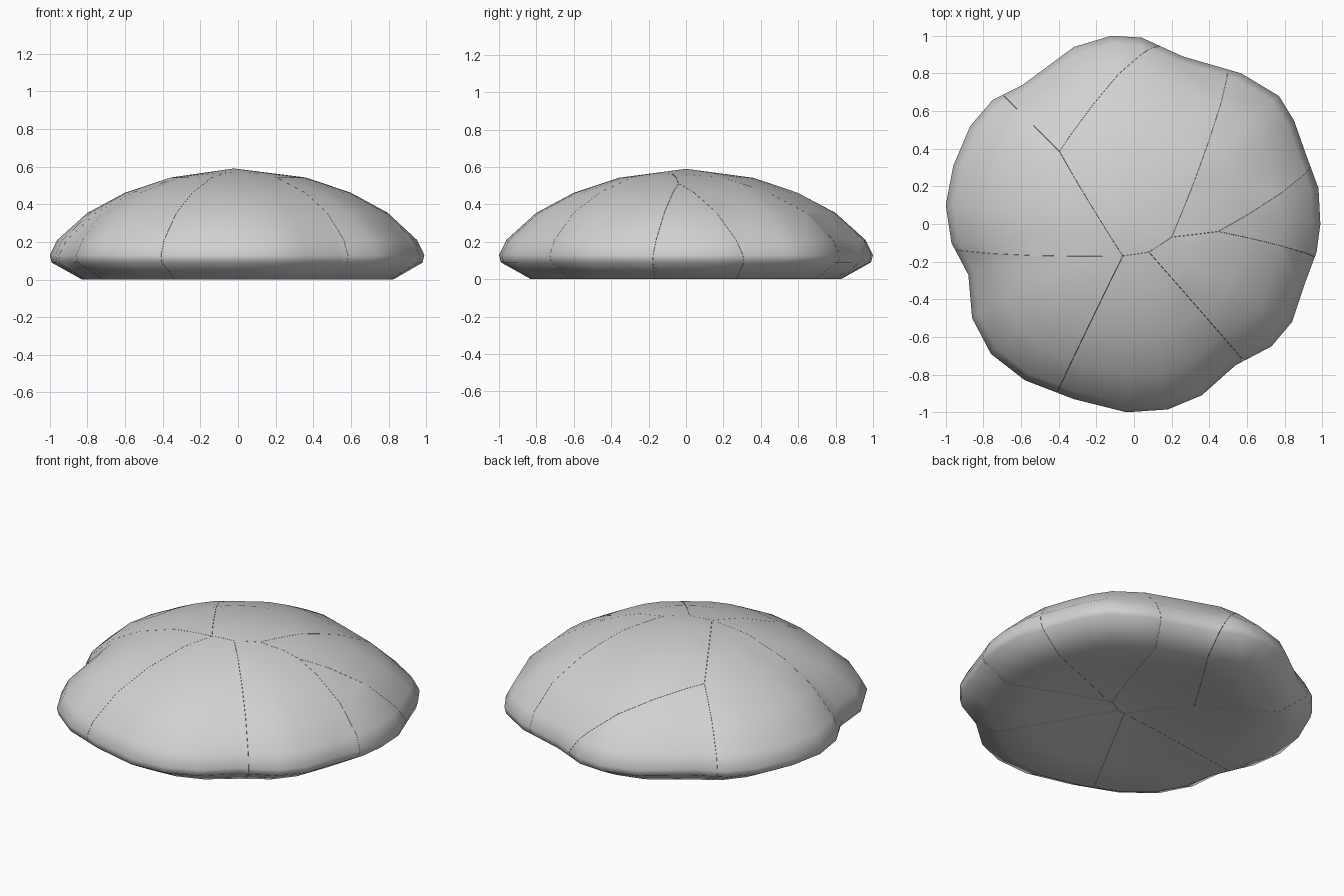
import bpy
import bmesh
from mathutils import Vector

if "Cube" in bpy.data.objects:
    bpy.data.objects.remove(bpy.data.objects["Cube"])

# One stone colour
stone = bpy.data.materials.new("grey stone")
stone.diffuse_color = (0.64, 0.64, 0.64, 1)
stone.use_nodes = True
stone.node_tree.nodes["Principled BSDF"].inputs["Base Color"].default_value = stone.diffuse_color

# Lobed outline of the rim, counter-clockwise
RIM = [(0.99, 0.0), (0.98, 0.19), (0.91, 0.38), (0.85, 0.55), (0.77, 0.68),
       (0.57, 0.80), (0.26, 0.89), (0.04, 0.99), (-0.12, 1.0), (-0.32, 0.94),
       (-0.59, 0.74), (-0.75, 0.66), (-0.87, 0.52), (-0.96, 0.31), (-1.0, 0.10),
       (-0.97, -0.10), (-0.88, -0.27), (-0.86, -0.50), (-0.76, -0.69),
       (-0.58, -0.83), (-0.32, -0.93), (-0.04, -1.0), (0.18, -0.985),
       (0.36, -0.91), (0.54, -0.75), (0.73, -0.65), (0.84, -0.52),
       (0.91, -0.31), (0.97, -0.15)]

# Dome profile from near the apex to the hollow underside: radius, height
PROFILE = [(0.36, 0.542), (0.60, 0.462), (0.80, 0.355), (0.96, 0.21),
           (1.0, 0.13), (0.99, 0.09), (0.83, 0.0), (0.60, 0.025),
           (0.34, 0.055)]

# Crack network: junctions on the dome (A-E) and crack ends at the rim (F-M)
TOP = {"A": (-0.06, -0.17, 0.57), "B": (0.08, -0.15, 0.57),
       "C": (0.20, -0.07, 0.56), "D": (0.44, -0.04, 0.50),
       "E": (-0.39, 0.38, 0.46), "F": (-0.40, -0.88, 0.1),
       "G": (0.55, -0.69, 0.1), "H": (0.96, -0.18, 0.1),
       "I": (0.93, 0.31, 0.1), "J": (0.49, 0.82, 0.1),
       "K": (0.14, 0.92, 0.1), "L": (-0.95, -0.13, 0.1),
       "M": (-0.70, 0.69, 0.1)}
# The same junctions on the underside
BASE = {"A": (-0.02, -0.11, 0.085), "B": (0.03, -0.10, 0.085),
        "C": (0.12, -0.05, 0.085), "D": (0.15, -0.05, 0.08),
        "E": (-0.24, 0.24, 0.055)}

# Chain of cracks that bounds each shard
SHARDS = {"front_left_shard": "FAL", "front_shard": "GBAF",
          "right_front_shard": "HDCBG", "right_shard": "IDH",
          "back_right_shard": "JCDI", "back_shard": "KEABCJ",
          "back_left_shard": "MEK", "left_shard": "LAEM"}
GAP = 0.0006


def dome():
    """Whole lobed dome as a closed mesh."""
    bm = bmesh.new()
    rings = []
    for r, z in PROFILE:
        ring = []
        for x, y in RIM:
            p = Vector((x, y))
            # lobes fade out towards the middle
            p = p.normalized() * (1 + (p.length - 1) * r ** 2) * r
            ring.append(bm.verts.new((p.x, p.y, z)))
        rings.append(ring)
    n = len(RIM)
    apex = bm.verts.new((-0.02, 0, 0.59))
    base = bm.verts.new((0, 0, 0.09))
    for i in range(n):
        j = (i + 1) % n
        bm.faces.new((apex, rings[0][i], rings[0][j]))
        bm.faces.new((base, rings[-1][j], rings[-1][i]))
        for up, low in zip(rings, rings[1:]):
            bm.faces.new((up[i], low[i], low[j], up[j]))
    bmesh.ops.recalc_face_normals(bm, faces=bm.faces[:])
    for f in bm.faces:
        f.smooth = True
    return bm


def make_shard(name, chain):
    """Cut the dome along each slanted crack plane and cap the cut."""
    bm = dome()
    inside = sum((Vector(TOP[c]) for c in chain), Vector()) / len(chain)
    for ca, cb in zip(chain, chain[1:]):
        a, b = Vector(TOP[ca]), Vector(TOP[cb])
        low = [Vector(BASE[c]) for c in (ca, cb) if c in BASE]
        normal = (b - a).cross(sum(low, Vector()) / len(low) - a).normalized()
        if normal.dot(inside - a) > 0:
            normal.negate()
        bmesh.ops.bisect_plane(bm, geom=bm.verts[:] + bm.edges[:] + bm.faces[:],
                               dist=1e-5, plane_co=a - normal * GAP,
                               plane_no=normal, clear_outer=True)
        cut = [e for e in bm.edges if e.is_boundary]
        for f in bmesh.ops.holes_fill(bm, edges=cut, sides=0)["faces"]:
            f.smooth = False
    bmesh.ops.recalc_face_normals(bm, faces=bm.faces[:])
    # smooth stone, sharp along the cracks
    for e in bm.edges:
        e.smooth = all(f.smooth for f in e.link_faces)
    mesh = bpy.data.meshes.new(name)
    bm.to_mesh(mesh)
    bm.free()
    mesh.materials.append(stone)
    bpy.context.collection.objects.link(bpy.data.objects.new(name, mesh))


for shard_name, crack_chain in SHARDS.items():
    make_shard(shard_name, crack_chain)
